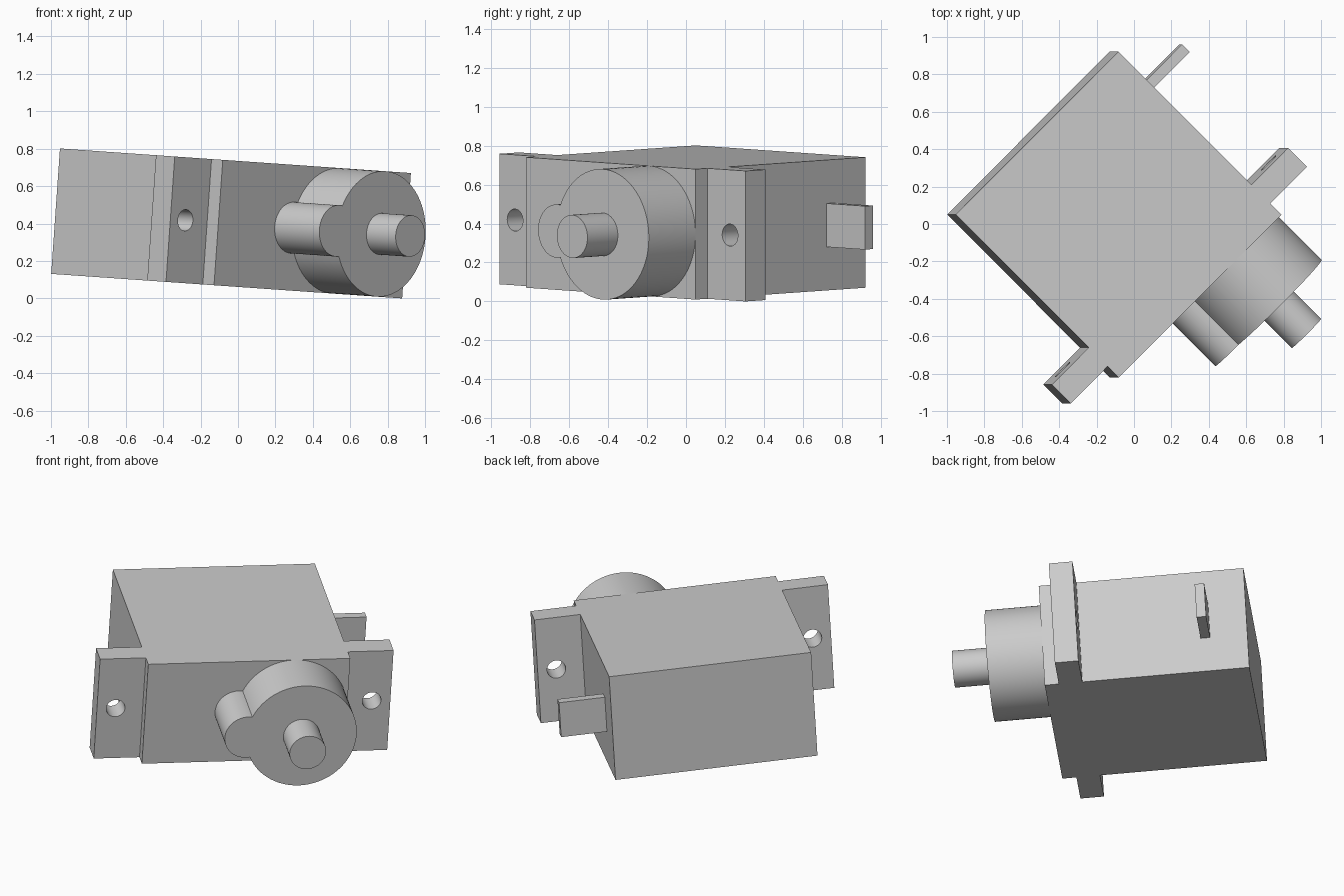
import bpy, bmesh, math
from mathutils import Matrix

if "Cube" in bpy.data.objects:
    bpy.data.objects.remove(bpy.data.objects["Cube"], do_unlink=True)

grey = bpy.data.materials.new("plain_grey")
grey.use_nodes = True
colour = (0.6, 0.6, 0.6, 1)
grey.diffuse_color = colour
grey.node_tree.nodes["Principled BSDF"].inputs["Base Color"].default_value = colour

# The whole servo is turned an eighth and tilted slightly to one side
POSE = (Matrix.Translation((-0.016, 0, 0.399))
        @ Matrix.Rotation(math.radians(4), 4, "Y")
        @ Matrix.Rotation(math.radians(45), 4, "Z"))

HALF = 0.336          # half thickness of the case
MID = -0.028          # middle of the case along its length
CASE = 0.616          # half length of the case
SPAN = 0.895          # half length over the mounting ears
HUB = 0.251           # position of the output shaft
PIN = -0.08           # position of the small gear bulge
PIN_R = 0.1375


def arc(cx, radius, start, end, count):
    """Points on an arc in the length/height plane."""
    steps = [start + (end - start) * i / count for i in range(count + 1)]
    return [(cx + radius * math.cos(a), radius * math.sin(a)) for a in steps]


def rect(x0, x1, half):
    return [(x0, -half), (x1, -half), (x1, half), (x0, half)]


def circle(cx, radius):
    return arc(cx, radius, 0, math.tau, 64)[:-1]


def prism(name, outline, front, back):
    """Extrude an outline from front to back along the shaft direction."""
    bm = bmesh.new()
    face = bm.faces.new([bm.verts.new((x, front, z)) for x, z in outline])
    grown = bmesh.ops.extrude_face_region(bm, geom=[face])["geom"]
    verts = [g for g in grown if isinstance(g, bmesh.types.BMVert)]
    bmesh.ops.translate(bm, verts=verts, vec=(0, back - front, 0))
    bmesh.ops.recalc_face_normals(bm, faces=bm.faces)
    mesh = bpy.data.meshes.new(name)
    bm.to_mesh(mesh)
    bm.free()
    mesh.materials.append(grey)
    obj = bpy.data.objects.new(name, mesh)
    bpy.context.collection.objects.link(obj)
    obj.matrix_world = POSE
    return obj


def drill(obj, cx, radius, front, back):
    """Cut a round hole through a part."""
    cutter = prism("hole_cutter", circle(cx, radius), front, back)
    cutter.hide_render = True
    mod = obj.modifiers.new("hole", "BOOLEAN")
    mod.operation, mod.solver, mod.object = "DIFFERENCE", "EXACT", cutter
    bpy.context.view_layer.update()
    graph = bpy.context.evaluated_depsgraph_get()
    mesh = bpy.data.meshes.new_from_object(obj.evaluated_get(graph))
    obj.modifiers.clear()
    obj.data = mesh
    bpy.data.objects.remove(cutter, do_unlink=True)


# Case
parts = [prism("case", rect(MID - CASE, MID + CASE, HALF), -0.518, 0.716)]

# Mounting ears with screw holes
for side, label in ((-1, "right"), (1, "left")):
    ends = sorted((MID + side * CASE, MID + side * SPAN))
    ear = prism(label + "_mounting_ear", rect(*ends, HALF), -0.433, -0.291)
    drill(ear, MID + side * 0.781, 0.057, -0.6, -0.1)
    parts.append(ear)

# Gear housing: a large round joined to a small one in a single outline
gap = HUB - PIN
cross_x = (gap ** 2 + HALF ** 2 - PIN_R ** 2) / (2 * gap)
cross_z = math.sqrt(HALF ** 2 - cross_x ** 2)
big = math.pi - math.atan2(cross_z, cross_x)
small = math.atan2(cross_z, gap - cross_x)
outline = arc(HUB, HALF, -big, big, 72)
outline += arc(PIN, PIN_R, small, math.tau - small, 36)[1:-1]
parts.append(prism("gear_housing", outline, -0.857, -0.518))

# Output shaft
parts.append(prism("output_shaft", circle(HUB, 0.111), -1.078, -0.857))

# Cable tab
parts.append(prism("cable_tab", rect(MID + CASE, MID + SPAN, 0.112), 0.434, 0.491))

# Smooth round walls, sharp edges
bpy.ops.object.select_all(action="DESELECT")
for part in parts:
    part.select_set(True)
bpy.context.view_layer.objects.active = parts[0]
bpy.ops.object.shade_smooth_by_angle(angle=math.radians(30))
